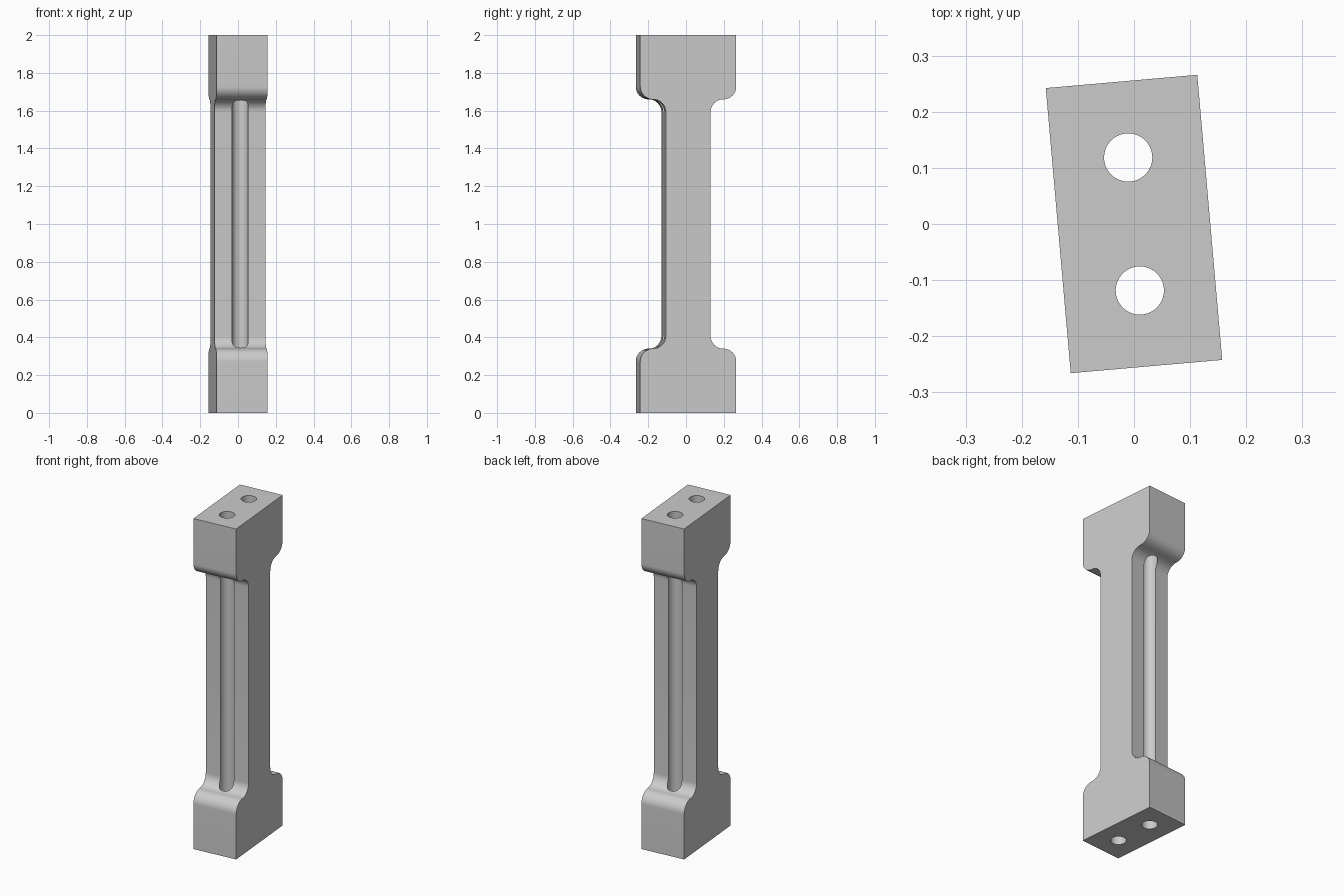
import bpy
import bmesh
from math import sin, cos, pi, radians

if "Cube" in bpy.data.objects:
    bpy.data.objects.remove(bpy.data.objects["Cube"], do_unlink=True)

WIDTH, HEIGHT = 0.271, 2.0
END_Y, BAR_Y = 0.255, 0.119        # half depths of the end blocks and the bar
SHOULDER = 0.34                    # height of the end blocks
RADIUS = (END_Y - BAR_Y) / 2       # shoulder rounding and fillet
HOLE_R = 0.043
TURN = radians(5)
STEPS = 16

grey = bpy.data.materials.new("light grey")
grey.use_nodes = True
grey.diffuse_color = (0.6, 0.6, 0.6, 1)
grey.node_tree.nodes["Principled BSDF"].inputs["Base Color"].default_value = (0.6, 0.6, 0.6, 1)


def make_object(name, bm):
    bmesh.ops.recalc_face_normals(bm, faces=bm.faces)
    mesh = bpy.data.meshes.new(name)
    bm.to_mesh(mesh)
    bm.free()
    mesh.materials.append(grey)
    obj = bpy.data.objects.new(name, mesh)
    bpy.context.collection.objects.link(obj)
    return obj


# Side outline: rounded shoulder running into a fillet, mirrored to all corners
quarter = [(END_Y, 0)]
for i in range(STEPS + 1):
    a = pi / 2 * i / STEPS
    quarter.append((END_Y - RADIUS + RADIUS * cos(a), SHOULDER - RADIUS + RADIUS * sin(a)))
for i in range(1, STEPS + 1):
    a = pi / 2 * i / STEPS
    quarter.append((BAR_Y + RADIUS - RADIUS * sin(a), SHOULDER + RADIUS - RADIUS * cos(a)))
side = quarter + [(y, HEIGHT - z) for y, z in reversed(quarter)]
outline = side + [(-y, z) for y, z in reversed(side)]

# Bar body extruded across its width
bm = bmesh.new()
face = bm.faces.new([bm.verts.new((-WIDTH / 2, y, z)) for y, z in outline])
grown = bmesh.ops.extrude_face_region(bm, geom=[face])
bmesh.ops.translate(bm, vec=(WIDTH, 0, 0),
                    verts=[v for v in grown["geom"] if isinstance(v, bmesh.types.BMVert)])
body = make_object("spacer_bar", bm)

# Two full-length bores that leave open grooves along the bar faces
bm = bmesh.new()
for sign in (-1, 1):
    made = bmesh.ops.create_cone(bm, cap_ends=True, segments=48, radius1=HOLE_R,
                                 radius2=HOLE_R, depth=HEIGHT + 0.2)
    bmesh.ops.translate(bm, vec=(0, sign * BAR_Y, HEIGHT / 2), verts=made["verts"])
bores = make_object("bore_cutter", bm)
bores.hide_render = True

cut = body.modifiers.new("bores", "BOOLEAN")
cut.operation = "DIFFERENCE"
cut.solver = "EXACT"
cut.object = bores
bpy.context.view_layer.objects.active = body
body.select_set(True)
bpy.ops.object.modifier_apply(modifier=cut.name)
bpy.data.objects.remove(bores, do_unlink=True)

bpy.ops.object.shade_smooth_by_angle(angle=radians(30))
body.rotation_euler.z = TURN
